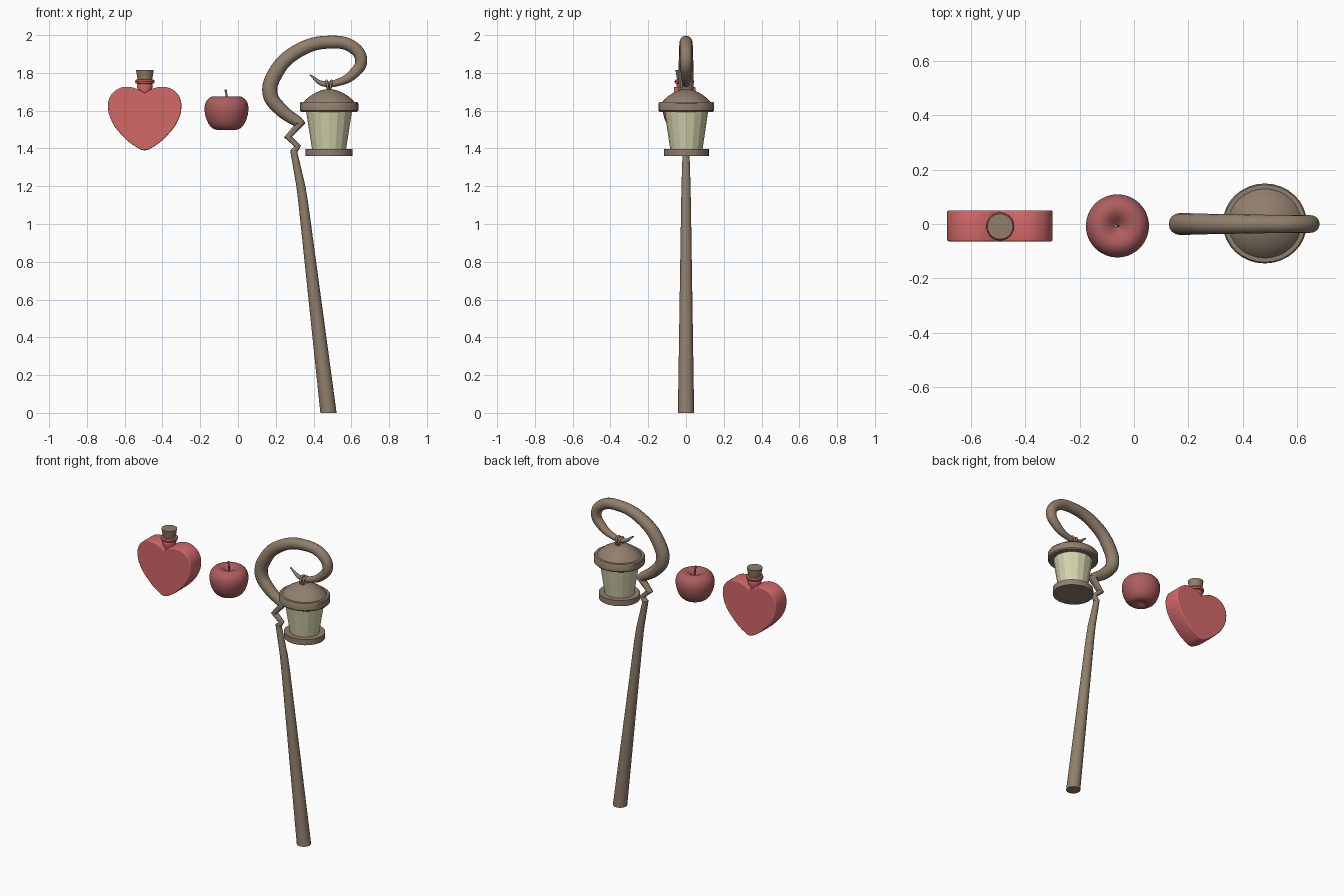
import bpy
import bmesh
import math

cube = bpy.data.objects.get("Cube")
if cube:
    bpy.data.objects.remove(cube, do_unlink=True)


def material(name, colour):
    m = bpy.data.materials.new(name)
    m.use_nodes = True
    m.diffuse_color = (*colour, 1)
    m.node_tree.nodes["Principled BSDF"].inputs["Base Color"].default_value = (*colour, 1)
    return m


WOOD = material("brown wood", (0.28, 0.21, 0.15))
GLASS = material("pale yellow glass", (0.66, 0.65, 0.42))
BOTTLE = material("bottle red", (0.65, 0.14, 0.14))
APPLE = material("apple red", (0.42, 0.11, 0.115))


def finish(obj, mat, angle=35):
    """Assign the colour and shading."""
    obj.data.materials.clear()
    obj.data.materials.append(mat)
    bpy.ops.object.select_all(action="DESELECT")
    obj.select_set(True)
    bpy.context.view_layer.objects.active = obj
    if angle:
        bpy.ops.object.shade_smooth_by_angle(angle=math.radians(angle))
    return obj


def lathe(name, profile, centre, mat, sides=32, squash=1.0, lean=None, angle=35):
    """Turn (radius, height) pairs round an upright axis; lean shifts each ring in x."""
    bm = bmesh.new()
    rings = []
    for i, (r, z) in enumerate(profile):
        dx = lean[i] if lean else 0
        turns = [2 * math.pi * k / sides for k in range(sides)]
        rings.append([bm.verts.new((r * math.cos(a) + dx, r * squash * math.sin(a), z)) for a in turns])
    for low, high in zip(rings, rings[1:]):
        for k in range(sides):
            n = (k + 1) % sides
            bm.faces.new((low[k], low[n], high[n], high[k]))
    bm.faces.new(rings[0][::-1])
    bm.faces.new(rings[-1])
    bmesh.ops.recalc_face_normals(bm, faces=bm.faces)
    mesh = bpy.data.meshes.new(name)
    bm.to_mesh(mesh)
    bm.free()
    obj = bpy.data.objects.new(name, mesh)
    bpy.context.collection.objects.link(obj)
    obj.location = (centre[0], centre[1], 0)
    return finish(obj, mat, angle)


def curve(name, dims, points, sharp=(), closed=False):
    """Smooth spline through (x, y, z, radius) points, with sharp corners where listed."""
    data = bpy.data.curves.new(name, "CURVE")
    data.dimensions = dims
    data.resolution_u = 8
    data.use_fill_caps = True
    spline = data.splines.new("BEZIER")
    spline.bezier_points.add(len(points) - 1)
    spline.use_cyclic_u = closed
    for i, (p, (x, y, z, r)) in enumerate(zip(spline.bezier_points, points)):
        p.co, p.radius = (x, y, z), r
        p.handle_left_type = p.handle_right_type = "VECTOR" if i in sharp else "AUTO"
    obj = bpy.data.objects.new(name, data)
    bpy.context.collection.objects.link(obj)
    return obj


def to_mesh(obj, mat, angle=35):
    bpy.ops.object.select_all(action="DESELECT")
    obj.select_set(True)
    bpy.context.view_layer.objects.active = obj
    bpy.ops.object.convert(target="MESH")
    return finish(bpy.context.object, mat, angle)


def tube(name, points, mat, sharp=()):
    obj = curve(name, "3D", [(x, 0, z, r) for x, z, r in points], sharp)
    obj.data.bevel_depth = 1
    obj.data.bevel_resolution = 6
    return to_mesh(obj, mat, 50)


# Staff: leaning tapered pole, cut level at the floor
lathe("staff_pole", [(0.043, 0), (0.026, 1.1), (0.024, 1.2), (0.018, 1.39)], (0, 0), WOOD,
      sides=24, lean=[0.479, 0.347, 0.333, 0.294])

# Crook: jagged neck, then a curl that ends in a thin hook
crook = [
    (0.294, 1.38, 0.018), (0.316, 1.413, 0.018), (0.265, 1.46, 0.021),
    (0.33, 1.532, 0.028), (0.222, 1.61, 0.036), (0.17, 1.69, 0.04),
    (0.196, 1.794, 0.04), (0.307, 1.91, 0.037), (0.487, 1.963, 0.034),
    (0.615, 1.931, 0.033), (0.652, 1.862, 0.032), (0.61, 1.794, 0.027),
    (0.54, 1.753, 0.02), (0.45, 1.743, 0.014), (0.381, 1.789, 0.004)]
tube("staff_crook", crook, WOOD, sharp=range(4))

# Lantern
AXIS = (0.482, 0.002)
OVAL = 0.95
lathe("lantern_base", [(0.125, 1.36), (0.125, 1.397)], AXIS, WOOD, squash=OVAL)
lathe("lantern_glass", [(0.09, 1.395), (0.122, 1.6)], AXIS, GLASS, sides=16, squash=OVAL, angle=0)
lathe("lantern_rim", [(0.148, 1.593), (0.155, 1.6), (0.155, 1.638), (0.15, 1.645)],
      AXIS, WOOD, squash=OVAL)
lathe("lantern_roof", [(0.138, 1.64), (0.125, 1.657), (0.1, 1.678), (0.068, 1.697), (0.035, 1.71), (0.01, 1.713)],
      AXIS, WOOD, squash=OVAL)
for side in (-1, 1):
    bpy.ops.mesh.primitive_torus_add(
        major_segments=24, minor_segments=8, major_radius=0.026, minor_radius=0.007,
        location=(AXIS[0] + side * 0.009, 0, 1.732),
        rotation=(0, math.radians(90 + side * 8), 0))
    ring = bpy.context.object
    ring.name = "lantern_ring_left" if side > 0 else "lantern_ring_right"
    finish(ring, WOOD, 60)

# Apple and its stem
apple = lathe("apple", [(0.008, 1.515), (0.035, 1.497), (0.07, 1.498), (0.1, 1.53), (0.116, 1.58),
                        (0.12, 1.62), (0.109, 1.655), (0.082, 1.677), (0.05, 1.677),
                        (0.022, 1.657), (0.006, 1.64)],
              (-0.061, -0.007), APPLE, sides=24, angle=180)
smooth = apple.modifiers.new("Smooth", "SUBSURF")
smooth.levels = smooth.render_levels = 1
stem = tube("apple_stem", [(-0.058, 1.635, 0.004), (-0.06, 1.675, 0.005), (-0.066, 1.712, 0.006)], WOOD)
stem.location.y = -0.007

# Heart bottle: mirrored outline, given thickness and a narrow rounded edge
half = [(0.045, 1.408), (0.12, 1.47), (0.175, 1.545), (0.194, 1.615), (0.184, 1.672),
        (0.15, 1.71), (0.1, 1.726), (0.045, 1.717)]
outline = [(0, 1.39)] + half + [(0, 1.693)] + [(-x, z) for x, z in reversed(half)]
heart = curve("heart_bottle", "2D", [(x, z, 0, 1) for x, z in outline], sharp=[len(half) + 1], closed=True)
heart.data.fill_mode = "BOTH"
heart.data.extrude = 0.051
heart.data.bevel_depth = 0.006
heart.data.bevel_resolution = 2
heart.data.offset = -0.006
heart.rotation_euler.x = math.radians(90)
heart.location = (-0.494, -0.007, 0)
to_mesh(heart, BOTTLE, 40)

# Bottle neck, collar and cork
NECK = (-0.493, -0.009)
lathe("bottle_neck", [(0.03, 1.66), (0.034, 1.7), (0.042, 1.728), (0.04, 1.74), (0.034, 1.75)],
      NECK, BOTTLE)
lathe("bottle_collar", [(0.04, 1.742), (0.049, 1.745), (0.052, 1.754), (0.049, 1.763), (0.036, 1.766)],
      NECK, BOTTLE)
lathe("bottle_cork", [(0.037, 1.755), (0.047, 1.816)], NECK, WOOD)
